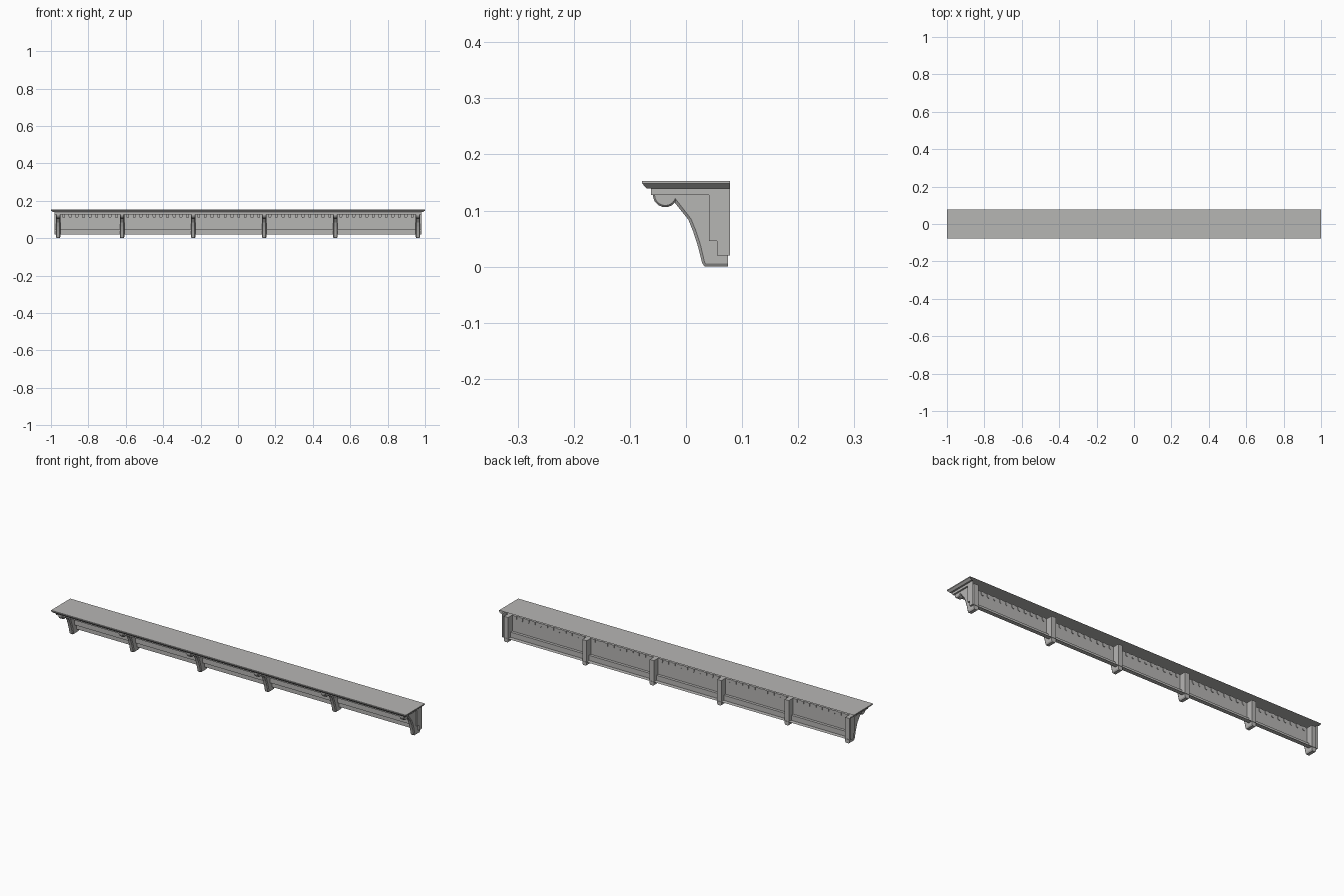
import bpy, bmesh, math

if "Cube" in bpy.data.objects:
    bpy.data.objects.remove(bpy.data.objects["Cube"])

stone = bpy.data.materials.new("warm grey stone")
stone.diffuse_color = (0.47, 0.465, 0.455, 1)
stone.use_nodes = True
stone.node_tree.nodes["Principled BSDF"].inputs["Base Color"].default_value = stone.diffuse_color


def finish(name, bm):
    bmesh.ops.remove_doubles(bm, verts=bm.verts, dist=1e-5)
    bmesh.ops.recalc_face_normals(bm, faces=bm.faces)
    me = bpy.data.meshes.new(name)
    bm.to_mesh(me)
    bm.free()
    me.materials.append(stone)
    ob = bpy.data.objects.new(name, me)
    bpy.context.collection.objects.link(ob)
    return ob


def open_back_shell(name, rings, back=0.078, top=False):
    """Loft three-sided rings (half length, front y, z); the back stays open."""
    bm = bmesh.new()
    rows = [[bm.verts.new(p) for p in
             ((-x, back, z), (-x, y, z), (x, y, z), (x, back, z))]
            for x, y, z in rings]
    for a, b in zip(rows, rows[1:]):
        for i in range(3):
            f = bm.faces.new((a[i], a[i + 1], b[i + 1], b[i]))
            f.normal_update()
            if f.calc_area() < 1e-8:
                bm.faces.remove(f)
    if top:
        bm.faces.new(rows[0])
    return finish(name, bm)


def loft(bm, sections):
    """Skin equal-length closed sections and cap both ends."""
    rows = [[bm.verts.new(p) for p in s] for s in sections]
    n = len(rows[0])
    for a, b in zip(rows, rows[1:]):
        for i in range(n):
            j = (i + 1) % n
            bm.faces.new((a[i], a[j], b[j], b[i]))
    bm.faces.new(rows[0])
    bm.faces.new(rows[-1])


def chamfered(bm, x, outer, inner, half, edge):
    """Profile in y,z extruded along x with chamfered side edges."""
    steps = ((-half, inner), (-half + edge, outer), (half - edge, outer), (half, inner))
    loft(bm, [[(x + dx, y, z) for y, z in prof] for dx, prof in steps])


# Cornice shelf with mitred moulding
open_back_shell("cornice_shelf", [
    (1.0, -0.078, 0.153), (1.0, -0.078, 0.148), (0.99, -0.070, 0.139),
    (0.982, -0.062, 0.139)], top=True)

# Soffit band, wall board and stepped lower board
open_back_shell("soffit_and_wall", [
    (0.982, -0.062, 0.139), (0.982, -0.062, 0.128), (0.982, 0.041, 0.128),
    (0.982, 0.041, 0.046), (0.982, 0.055, 0.046), (0.982, 0.055, 0.020),
    (0.982, 0.077, 0.020)])

# Curved brackets, each with a half-round scroll at its head
outer = [(0.075, 0.128), (-0.030, 0.128), (-0.020, 0.114), (0.004, 0.084),
         (0.013, 0.062), (0.021, 0.037), (0.029, 0.006), (0.033, 0.0), (0.075, 0.0)]
inner = [(0.075, 0.128), (-0.024, 0.128), (-0.015, 0.116), (0.009, 0.085),
         (0.018, 0.063), (0.026, 0.038), (0.033, 0.008), (0.035, 0.006), (0.075, 0.006)]


def half_round(r):
    return [(-0.037 + r * math.cos(math.pi * i / 12),
             0.128 - r * math.sin(math.pi * i / 12)) for i in range(13)]


bracket_x = [-0.962, -0.62, -0.24, 0.14, 0.52, 0.962]
for x in bracket_x:
    bm = bmesh.new()
    chamfered(bm, x, outer, inner, 0.012, 0.004)
    finish("bracket", bm)
    bm = bmesh.new()
    chamfered(bm, x, half_round(0.022), half_round(0.019), 0.012, 0.003)
    finish("bracket_scroll", bm)

# Row of round-ended dentils in each bay between brackets
R = 0.008
tooth = [(-R, 0.128)] + [(-R * math.cos(math.pi * i / 6), 0.116 - R * math.sin(math.pi * i / 6))
                         for i in range(7)] + [(R, 0.128)]
bm = bmesh.new()
for a, b in zip(bracket_x, bracket_x[1:]):
    gap = b - a - 0.024
    n = round(gap / 0.036)
    for k in range(n):
        cx = a + 0.012 + gap * (k + 0.5) / n
        loft(bm, [[(cx + x, y, z) for x, z in tooth] for y in (0.018, 0.044)])
finish("dentils", bm)
